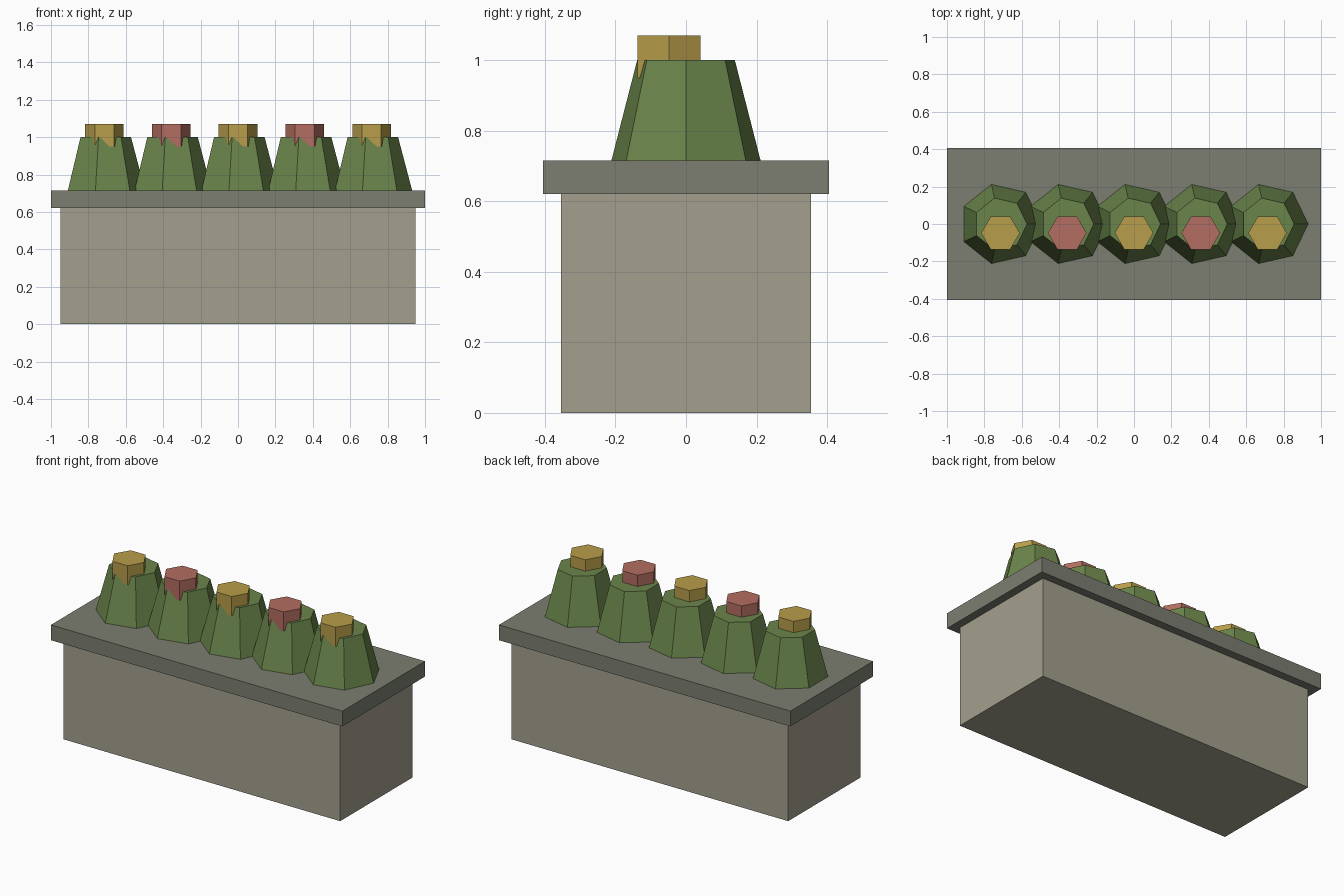
import bpy
import math

if "Cube" in bpy.data.objects:
    bpy.data.objects.remove(bpy.data.objects["Cube"])

BOX_TOP, RIM_TOP = 0.62, 0.715
PLANT_TOP, BLOOM_BOTTOM, BLOOM_TOP = 1.0, 0.95, 1.07
SPACING = 0.357


def material(name, rgb):
    m = bpy.data.materials.new(name)
    m.diffuse_color = (*rgb, 1)
    m.use_nodes = True
    m.node_tree.nodes["Principled BSDF"].inputs["Base Color"].default_value = m.diffuse_color
    return m


def finish(name, mat):
    ob = bpy.context.object
    ob.name = ob.data.name = name
    ob.data.materials.append(mat)
    return ob


def box(name, sx, sy, z0, z1, mat):
    bpy.ops.mesh.primitive_cube_add(size=1, location=(0, 0, (z0 + z1) / 2))
    bpy.context.object.scale = (sx, sy, z1 - z0)
    bpy.ops.object.transform_apply(location=False, rotation=False, scale=True)
    return finish(name, mat)


def frustum(name, sides, r0, r1, x, y, z0, z1, first_corner, mat):
    # Blender puts the first corner on +y; turn it to the wanted angle from +x
    bpy.ops.mesh.primitive_cone_add(
        vertices=sides, radius1=r0, radius2=r1, depth=z1 - z0,
        location=(x, y, (z0 + z1) / 2),
        rotation=(0, 0, first_corner - math.pi / 2))
    return finish(name, mat)


stone = material("stone", (0.37, 0.35, 0.27))
rim_stone = material("rim_stone", (0.20, 0.21, 0.165))
leaf = material("leaf", (0.145, 0.235, 0.07))
yellow = material("yellow_petal", (0.48, 0.34, 0.07))
pink = material("pink_petal", (0.45, 0.155, 0.12))

# Planter body and overhanging slab
box("planter_box", 1.9, 0.71, 0, BOX_TOP, stone)
box("planter_rim", 2.0, 0.81, BOX_TOP, RIM_TOP, rim_stone)

# Row of seven-sided bushes, each with a hexagonal bloom set toward the front
for i in range(5):
    x = (i - 2) * SPACING
    frustum(f"bush_{i + 1}", 7, 0.217, 0.142, x, 0, RIM_TOP, PLANT_TOP, 0, leaf)
    frustum(f"bloom_{i + 1}", 6, 0.103, 0.103, x, -0.048,
            BLOOM_BOTTOM, BLOOM_TOP, 0, pink if i % 2 else yellow)
